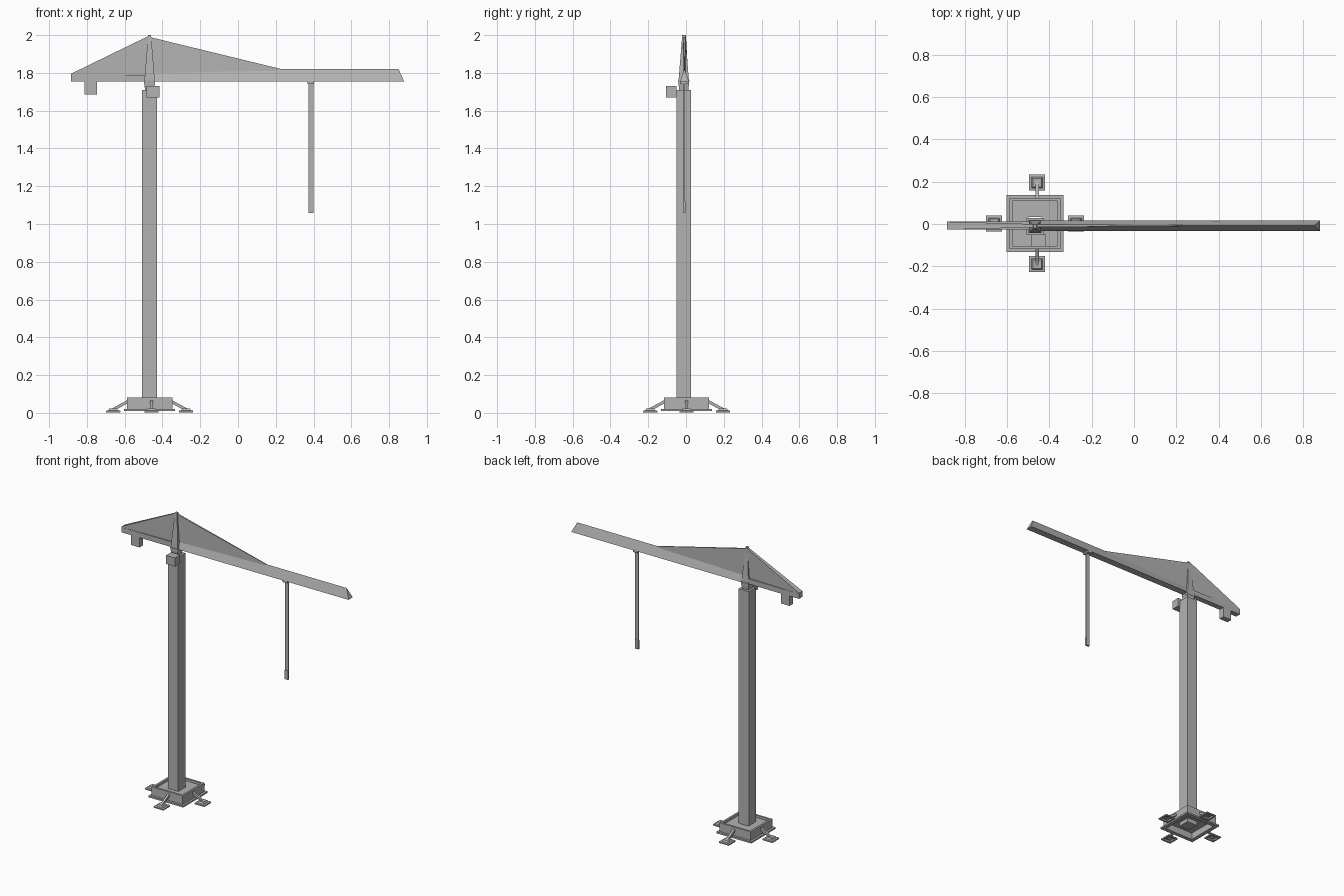
import bpy, bmesh
from math import pi
from mathutils import Vector, Matrix

cube = bpy.data.objects.get("Cube")
if cube:
    bpy.data.objects.remove(cube, do_unlink=True)

grey = bpy.data.materials.new("plain grey")
grey.use_nodes = True
GREY = (0.45, 0.45, 0.45, 1)
grey.diffuse_color = GREY
grey.node_tree.nodes["Principled BSDF"].inputs["Base Color"].default_value = GREY

TX, TY = -0.468, -0.012     # tower axis
BY = 0.003                  # base centre in y
JY = -0.008                 # jib centre line in y


def loft(name, rings, closed=False):
    """Skin rings of equal point count; cap the ends unless the loop is closed."""
    bm = bmesh.new()
    loops = [[bm.verts.new(p) for p in ring] for ring in rings]
    pairs = list(zip(loops, loops[1:]))
    if closed:
        pairs.append((loops[-1], loops[0]))
    else:
        bm.faces.new(loops[0])
        bm.faces.new(loops[-1])
    n = len(loops[0])
    for a, b in pairs:
        for i in range(n):
            j = (i + 1) % n
            bm.faces.new((a[i], a[j], b[j], b[i]))
    bmesh.ops.recalc_face_normals(bm, faces=bm.faces)
    mesh = bpy.data.meshes.new(name)
    bm.to_mesh(mesh)
    bm.free()
    mesh.materials.append(grey)
    obj = bpy.data.objects.new(name, mesh)
    bpy.context.collection.objects.link(obj)
    return obj


def square_rings(x, y, profile):
    """Square rings around a vertical axis from (half width, height) pairs."""
    return [[(x + sx * r, y + sy * r, z) for sx, sy in ((-1, -1), (1, -1), (1, 1), (-1, 1))]
            for r, z in profile]


def box(name, x0, x1, y0, y1, z0, z1):
    return loft(name, [[(x0, y0, z), (x1, y0, z), (x1, y1, z), (x0, y1, z)] for z in (z0, z1)])


def slab(name, points, half):
    """Upright panel from (x, z, half thickness scale) corners."""
    return loft(name, [[(x, JY + s * half * w, z) for x, z, w in points] for s in (-1, 1)])


# Hollow base with flange and recessed top
loft("base_frame", square_rings(TX, BY, [
    (0.108, 0.01), (0.135, 0.01), (0.135, 0.021), (0.12, 0.021), (0.12, 0.082),
    (0.106, 0.082), (0.106, 0.066), (0.03, 0.066), (0.03, 0.056), (0.108, 0.056)]), closed=True)

# Four outriggers: foot pad and sloping strut
for k, side in enumerate(("left", "back", "right", "front")):
    turn = Matrix.Rotation(k * pi / 2, 3, 'Z')
    centre = Vector((TX + 0.01 * (k % 2), BY, 0))
    foot = centre + turn @ Vector((0.193, 0, 0))
    loft(side + "_foot", square_rings(foot.x, foot.y, [
        (0.024, 0.012), (0.026, 0.002), (0.038, 0.002), (0.038, 0.011), (0.026, 0.013),
        (0.02, 0.024)]))
    ends = []
    for r, z in ((0.112, 0.062), (0.2, 0.014)):
        ends.append([centre + turn @ Vector((r, w, z + h)) for w, h in
                     ((-0.008, -0.009), (0.008, -0.009), (0.008, 0.009), (-0.008, 0.009))])
    loft(side + "_strut", ends)

# Tower, neck and mast head
loft("tower", square_rings(TX, TY, [(0.0395, 0.03), (0.0395, 1.71)]))
loft("neck", square_rings(TX, JY - 0.004, [(0.024, 1.71), (0.03, 1.76)]))
loft("mast_head", square_rings(TX, JY - 0.004, [(0.029, 1.74), (0.008, 2.0)]))

# Operator cab
box("cab", -0.484, -0.415, -0.106, -0.05, 1.67, 1.73)

# Main jib: triangular section with a raked tip
loft("main_jib", [[(x, JY - 0.024, 1.754), (x, JY + 0.024, 1.754), (x - rake, JY, 1.82)]
                  for x, rake in ((TX, 0), (0.88, 0.03))])

# Counter jib and counterweight
box("counter_jib", -0.885, TX, JY - 0.019, JY + 0.019, 1.754, 1.79)
box("counterweight", -0.812, -0.746, JY - 0.019, JY + 0.019, 1.685, 1.756)

# Tie panels from the mast head down to both jibs
slab("rear_tie_panel", [(-0.885, 1.785, 1), (TX, 1.785, 0.4), (TX, 1.998, 0.4), (-0.885, 1.795, 1)], 0.019)
slab("front_tie_panel", [(TX, 1.79, 1), (0.2, 1.8, 0.5), (0.23, 1.82, 0.3), (TX, 1.99, 0.8)], 0.008)

# Trolley, hoist cable and hook block
box("trolley", 0.368, 0.402, JY - 0.024, JY + 0.024, 1.742, 1.756)
box("hoist_cable", 0.373, 0.4, JY - 0.005, JY + 0.003, 1.1, 1.745)
box("hook_block", 0.373, 0.4, JY - 0.008, JY + 0.005, 1.057, 1.12)
